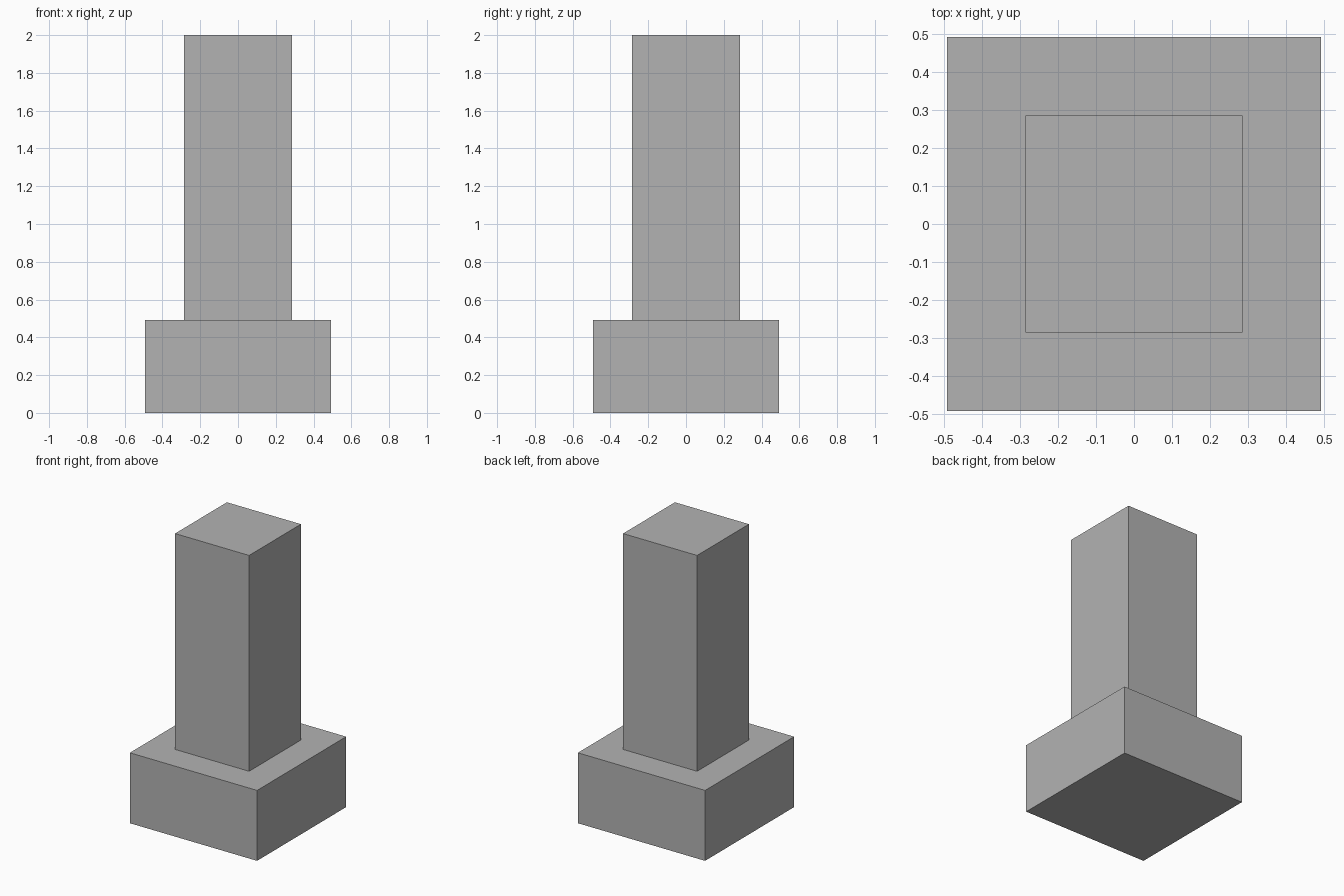
import bpy

cube = bpy.data.objects.get("Cube")
if cube:
    bpy.data.objects.remove(cube, do_unlink=True)

# One plain grey for the whole model
grey = bpy.data.materials.new("plain_grey")
grey.use_nodes = True
color = (0.45, 0.45, 0.45, 1)
grey.diffuse_color = color
grey.node_tree.nodes["Principled BSDF"].inputs["Base Color"].default_value = color


def block(name, width, bottom, top):
    """Square upright block centred on the z axis."""
    bpy.ops.mesh.primitive_cube_add(size=1, location=(0, 0, (bottom + top) / 2))
    obj = bpy.context.object
    obj.name = name
    obj.scale = (width, width, top - bottom)
    bpy.ops.object.transform_apply(location=False, rotation=False, scale=True)
    obj.data.materials.append(grey)
    return obj


# Wide square base with a narrower square pillar standing on it
base_height = 0.492
block("base", 0.983, 0, base_height)
block("pillar", 0.572, base_height, 2)
